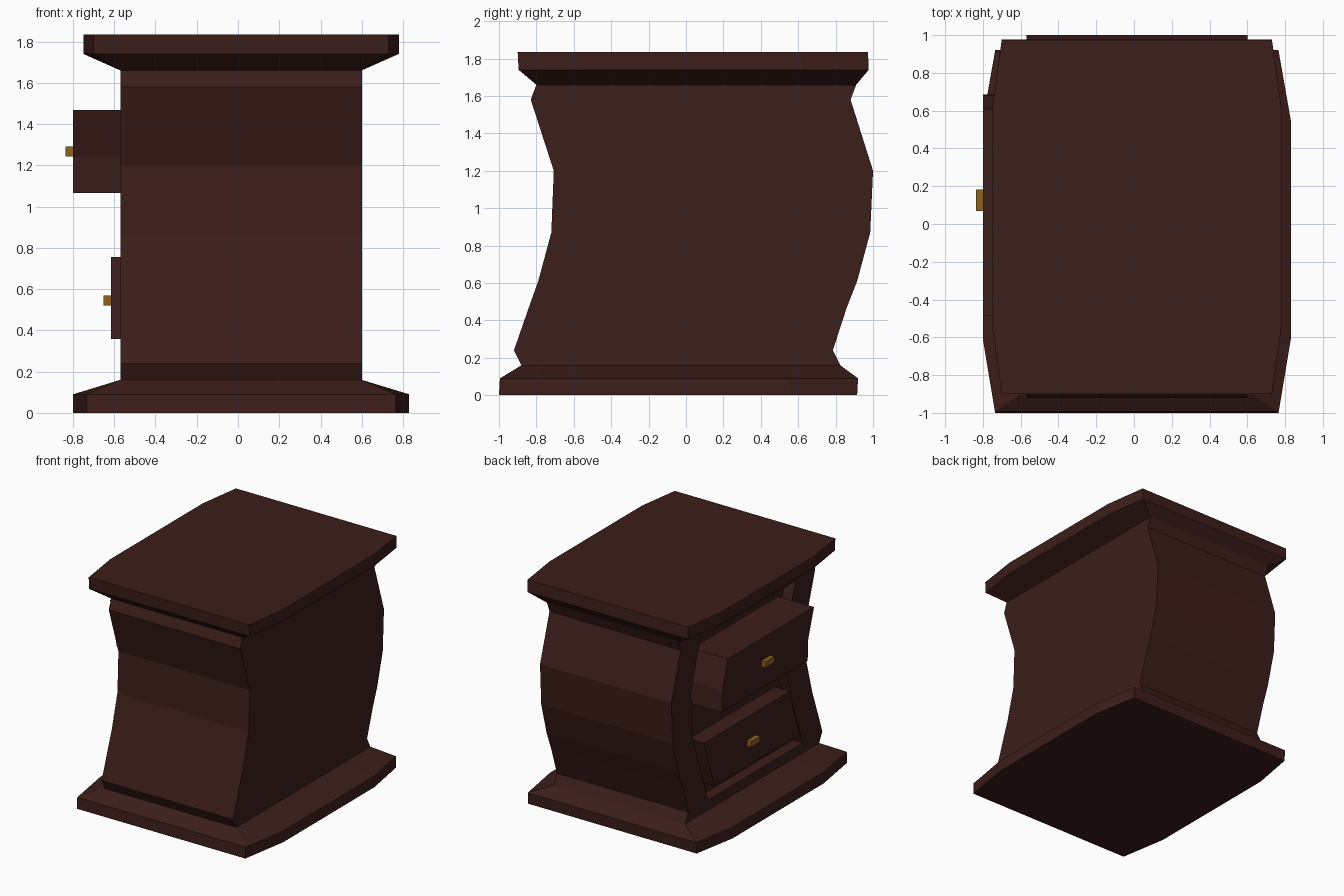
import bpy, bmesh

if "Cube" in bpy.data.objects:
    bpy.data.objects.remove(bpy.data.objects["Cube"])


def material(name, color):
    m = bpy.data.materials.new(name)
    m.diffuse_color = (*color, 1)
    m.use_nodes = True
    m.node_tree.nodes["Principled BSDF"].inputs["Base Color"].default_value = m.diffuse_color
    return m


wood = material("dark_wood", (0.045, 0.013, 0.010))
brass = material("brass", (0.27, 0.12, 0.015))


def loft(name, loops, mat):
    """Skin equal-length loops of points and cap both ends."""
    bm = bmesh.new()
    rings = [[bm.verts.new(p) for p in loop] for loop in loops]
    n = len(rings[0])
    for a, b in zip(rings, rings[1:]):
        for i in range(n):
            j = (i + 1) % n
            bm.faces.new((a[i], a[j], b[j], b[i]))
    bm.faces.new(rings[0][::-1])
    bm.faces.new(rings[-1])
    bmesh.ops.recalc_face_normals(bm, faces=bm.faces)
    me = bpy.data.meshes.new(name)
    bm.to_mesh(me)
    bm.free()
    me.materials.append(mat)
    ob = bpy.data.objects.new(name, me)
    bpy.context.collection.objects.link(ob)
    return ob


# Swaying side profile: z, y of the front side, y of the back side
stations = [(0.16, -0.88, 0.825), (0.24, -0.92, 0.785), (0.47, -0.84, 0.86),
            (0.61, -0.79, 0.915), (0.87, -0.72, 0.985), (1.20, -0.707, 1.0),
            (1.58, -0.83, 0.88), (1.66, -0.80, 0.91)]


def sides(z):
    for (z0, a0, b0), (z1, a1, b1) in zip(stations, stations[1:]):
        if z <= z1:
            t = (z - z0) / (z1 - z0)
            return a0 + t * (a1 - a0), b0 + t * (b1 - b0)


def section(x, zs, inset=0.0):
    """Closed loop at x that follows the swaying sides."""
    left = [(x, sides(z)[0] + inset, z) for z in zs]
    right = [(x, sides(z)[1] - inset, z) for z in reversed(zs)]
    return left + right


# Cabinet body with a shallow recess on the drawer side
outer = [s[0] for s in stations]
inner = [0.24, 0.32] + outer[2:6] + [1.50, 1.58]
loft("cabinet_body", [section(0.60, outer), section(-0.57, outer),
                      section(-0.57, inner, 0.25), section(-0.48, inner, 0.25)], wood)


def slab_loop(z, x0, x1, y0, y1, bulge, ya, yb):
    """Rectangle whose long sides bow outwards between ya and yb."""
    return [(x0, y0, z), (x1, y0, z), (x1 + bulge, ya, z), (x1 + bulge, yb, z),
            (x1, y1, z), (x0, y1, z), (x0 - bulge, yb, z), (x0 - bulge, ya, z)]


# Flared base and top
loft("base", [slab_loop(0.0, -0.735, 0.765, -1.0, 0.915, 0.065, -0.61, 0.55),
              slab_loop(0.09, -0.735, 0.765, -0.995, 0.92, 0.065, -0.61, 0.55),
              slab_loop(0.16, -0.57, 0.60, -0.88, 0.825, 0, -0.55, 0.50)], wood)
loft("top", [slab_loop(1.66, -0.57, 0.60, -0.80, 0.91, 0, -0.48, 0.56),
             slab_loop(1.74, -0.70, 0.73, -0.895, 0.977, 0.05, -0.55, 0.62),
             slab_loop(1.835, -0.70, 0.73, -0.90, 0.973, 0.05, -0.55, 0.62)], wood)

# Drawers pulled out by different amounts, each with a small handle
for label, x, zs, hz, hy in (("upper", -0.80, [1.065, 1.24, 1.467], 1.266, 0.125),
                             ("lower", -0.615, [0.358, 0.56, 0.755], 0.545, 0.045)):
    loft(label + "_drawer", [section(x, zs, 0.307), section(-0.46, zs, 0.307)], wood)
    ring = [(hy - 0.057, hz - 0.024), (hy + 0.057, hz - 0.024),
            (hy + 0.057, hz + 0.024), (hy - 0.057, hz + 0.024)]
    loft(label + "_handle", [[(hx, y, z) for y, z in ring] for hx in (x + 0.01, x - 0.036)], brass)
